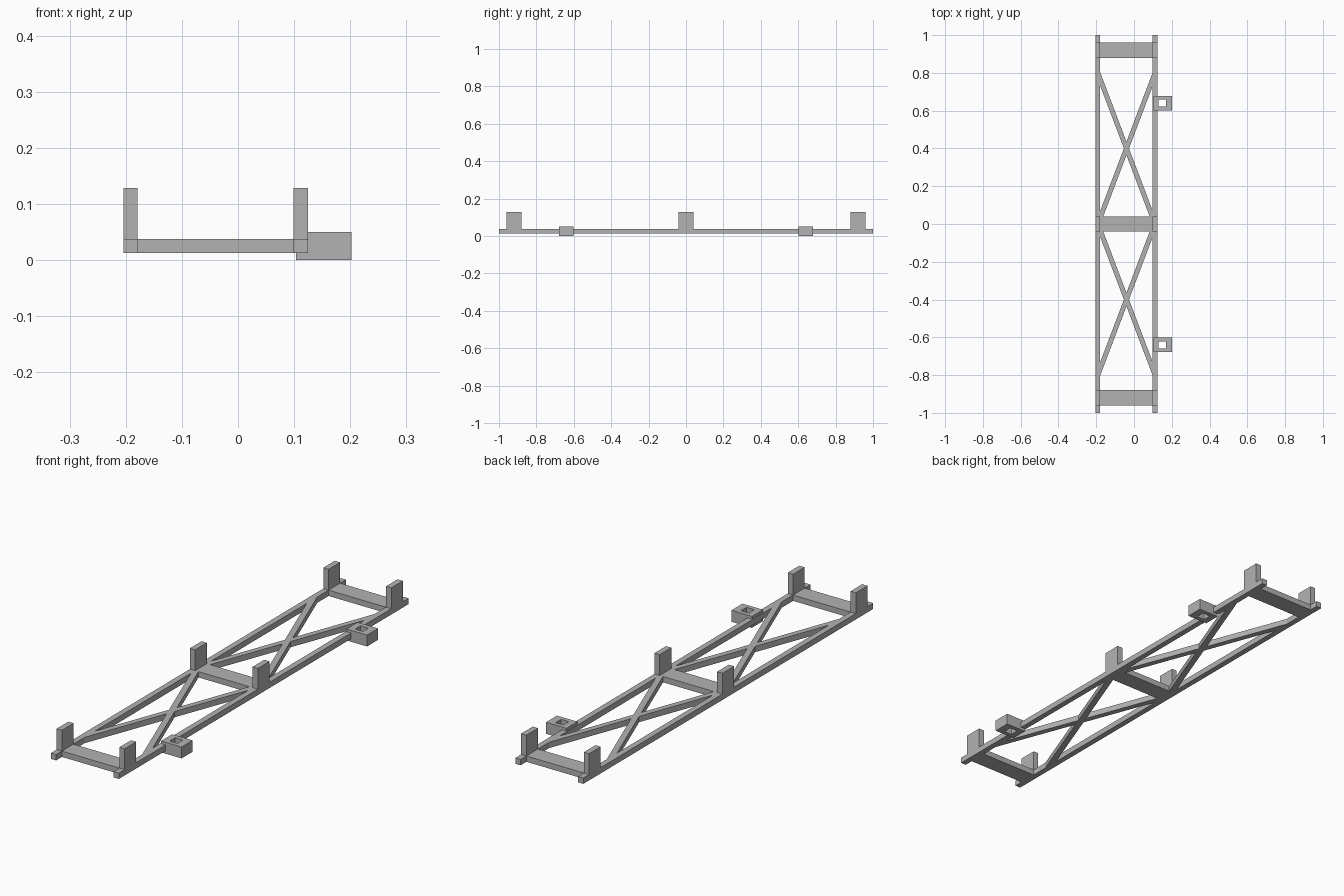
import bpy
import bmesh

if "Cube" in bpy.data.objects:
    bpy.data.objects.remove(bpy.data.objects["Cube"], do_unlink=True)

# One plain grey for the whole frame
GREY = (0.45, 0.45, 0.45, 1.0)
grey = bpy.data.materials.new("plain grey")
grey.use_nodes = True
grey.diffuse_color = GREY
grey.node_tree.nodes["Principled BSDF"].inputs["Base Color"].default_value = GREY

BASE, DECK, POST_TOP = 0.0125, 0.038, 0.129
RAIL = 0.0255                      # rail, post and brace thickness
RAIL_X = {"right": -0.1915, "left": 0.1117}
MID_X = sum(RAIL_X.values()) / 2
HALF_SPAN = RAIL_X["left"] - MID_X


def prism(name, outline, z0, z1, hole=None):
    """Extrude a plan outline from z0 to z1; an optional matching loop makes a through hole."""
    bm = bmesh.new()
    loops = [outline] + ([hole] if hole else [])
    n = len(outline)
    rings = [[[bm.verts.new((x, y, z)) for x, y in loop] for z in (z0, z1)] for loop in loops]
    for low, high in rings:
        for i in range(n):
            j = (i + 1) % n
            bm.faces.new((low[i], low[j], high[j], high[i]))
    for level in (0, 1):
        if hole:
            a, b = rings[0][level], rings[1][level]
            for i in range(n):
                j = (i + 1) % n
                bm.faces.new((a[i], a[j], b[j], b[i]))
        else:
            bm.faces.new(rings[0][level])
    bmesh.ops.recalc_face_normals(bm, faces=bm.faces)
    mesh = bpy.data.meshes.new(name)
    bm.to_mesh(mesh)
    bm.free()
    mesh.materials.append(grey)
    obj = bpy.data.objects.new(name, mesh)
    bpy.context.collection.objects.link(obj)
    return obj


def rect(x, y, w, d):
    """Plan rectangle centred on x, y."""
    return [(x + sx * w / 2, y + sy * d / 2)
            for sx, sy in ((-1, -1), (1, -1), (1, 1), (-1, 1))]


# Long side rails
for side, x in RAIL_X.items():
    prism(f"{side}_rail", rect(x, 0, RAIL, 2), BASE, DECK)

# Crossbars with an upright post at each end
for place, y in (("front", -0.92), ("middle", 0), ("back", 0.92)):
    prism(f"{place}_crossbar", rect(MID_X, y, 2 * HALF_SPAN - RAIL, 0.08), BASE, DECK)
    for side, x in RAIL_X.items():
        prism(f"{place}_{side}_post", rect(x, y, RAIL, 0.08), BASE, POST_TOP)

# Crossed diagonal braces, trimmed flush with the inner rail faces
REACH = HALF_SPAN - RAIL / 2
SLOPE = 0.4 / HALF_SPAN
HALF_CUT = RAIL / 2 * (1 + SLOPE ** 2) ** 0.5
for place, y in (("front", -0.4), ("back", 0.4)):
    for label, lean in (("rising", 1), ("falling", -1)):
        rise = lean * SLOPE * REACH
        prism(f"{place}_{label}_brace",
              [(MID_X - REACH, y - rise - HALF_CUT), (MID_X + REACH, y + rise - HALF_CUT),
               (MID_X + REACH, y + rise + HALF_CUT), (MID_X - REACH, y - rise + HALF_CUT)],
              BASE, DECK)

# Square mounting lugs with a through hole
for place, y in (("front", -0.64), ("back", 0.64)):
    prism(f"{place}_lug", rect(0.1525, y, 0.099, 0.076), 0, 0.05,
          hole=rect(0.15, y, 0.038, 0.038))
